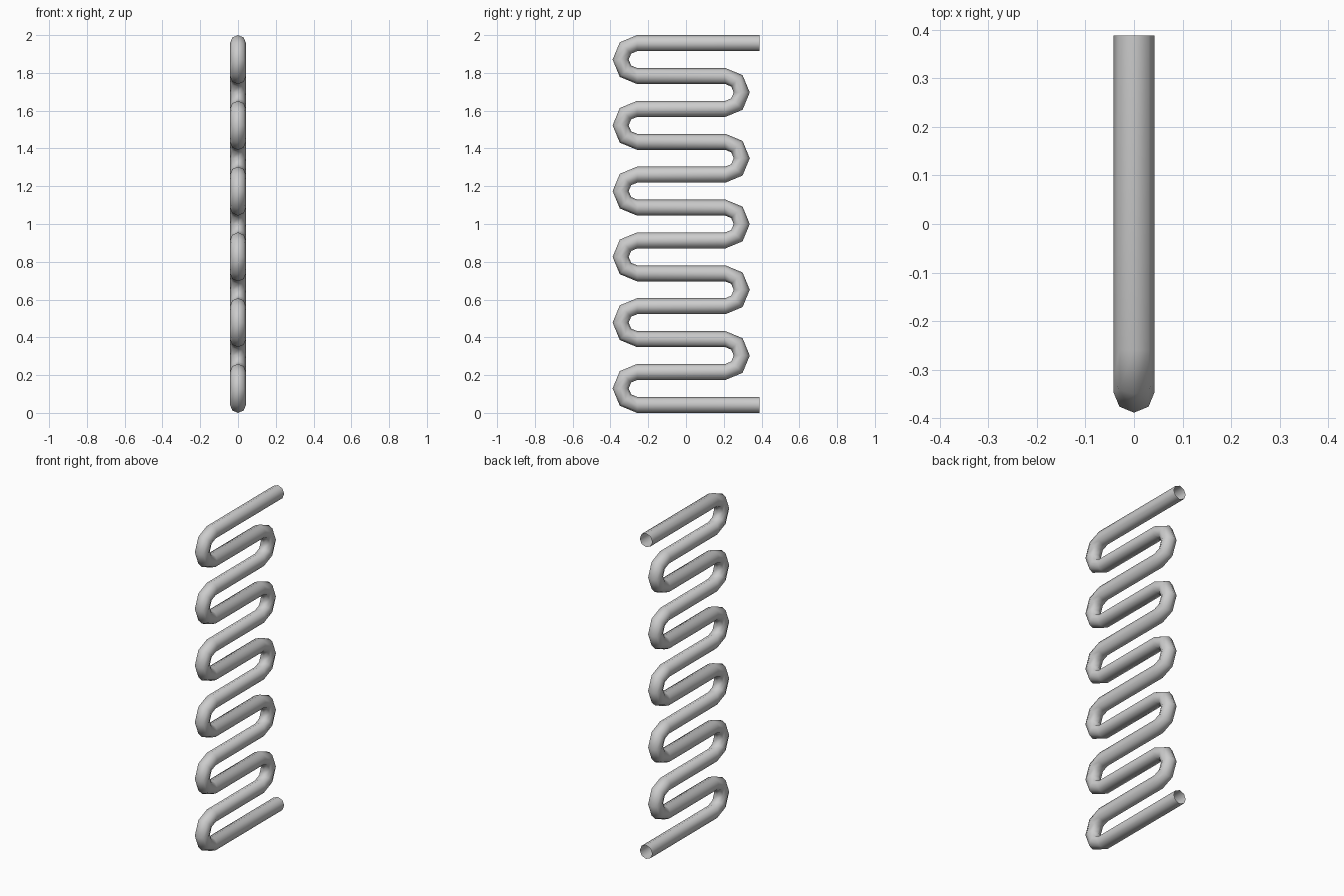
import bpy, bmesh
from math import sin, cos, pi

if "Cube" in bpy.data.objects:
    bpy.data.objects.remove(bpy.data.objects["Cube"])

R = 0.0425                 # pipe radius
SIDES = 8                  # sides of the pipe
RUNS = 12                  # straight horizontal runs
STEP = (2 - 2 * R) / (RUNS - 1)
BEND = STEP / 2            # centreline radius of the U-bends
LEFT, RIGHT, END = -0.259, 0.208, 0.388

# Ring stations along the path: (y, z, outward direction y, outward direction z)
stations = [(END, R, 0, -1)]
for i in range(RUNS - 1):
    side = -1 if i % 2 == 0 else 1
    cy = LEFT if side < 0 else RIGHT
    cz = R + STEP * i + BEND
    for k in range(5):
        a = -pi / 2 + k * pi / 4
        dy, dz = side * cos(a), sin(a)
        # keep the ring direction consistent when the bend side flips
        s = 1 if side < 0 else -1
        stations.append((cy + BEND * dy, cz + BEND * dz, s * dy, s * dz))
stations.append((END, 2 - R, 0, 1))

# Sweep the open-ended pipe
bm = bmesh.new()
rings = []
for y, z, dy, dz in stations:
    ring = []
    for j in range(SIDES):
        t = 2 * pi * j / SIDES
        ring.append(bm.verts.new((R * sin(t), y + R * cos(t) * dy, z + R * cos(t) * dz)))
    rings.append(ring)
for a, b in zip(rings, rings[1:]):
    for j in range(SIDES):
        k = (j + 1) % SIDES
        bm.faces.new((a[j], a[k], b[k], b[j]))
bmesh.ops.recalc_face_normals(bm, faces=bm.faces)
# make sure the normals point out of the pipe
bm.faces.ensure_lookup_table()
f = bm.faces[0]
c = f.calc_center_median()
if f.normal.x * c.x + f.normal.z * (c.z - R) < 0:
    bmesh.ops.reverse_faces(bm, faces=bm.faces)

mesh = bpy.data.meshes.new("serpentine_pipe")
bm.to_mesh(mesh)
bm.free()
for p in mesh.polygons:
    p.use_smooth = True
pipe = bpy.data.objects.new("serpentine_pipe", mesh)
bpy.context.collection.objects.link(pipe)
